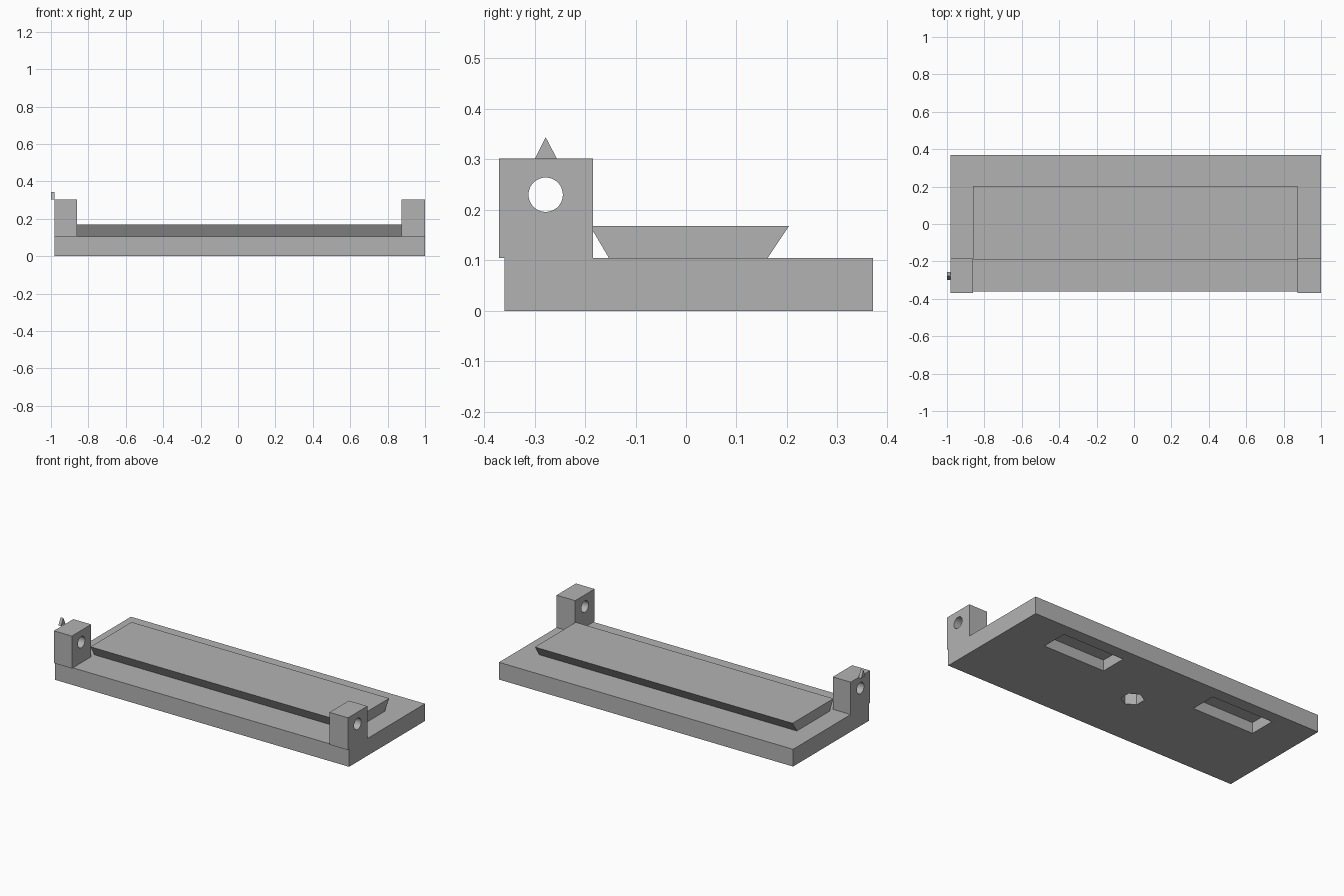
import bpy
import bmesh
import math
from mathutils import Vector

if "Cube" in bpy.data.objects:
    bpy.data.objects.remove(bpy.data.objects["Cube"], do_unlink=True)

grey = bpy.data.materials.new("matte_grey")
grey.use_nodes = True
GREY = (0.45, 0.45, 0.45, 1)
grey.diffuse_color = GREY
grey.node_tree.nodes["Principled BSDF"].inputs["Base Color"].default_value = GREY

X_MIN, X_MAX = -0.98, 1.0
MID = (X_MIN + X_MAX) / 2
DECK = 0.105


def extrude_x(name, profile, x0, x1):
    """Solid with a (y, z) profile swept from x0 to x1."""
    bm = bmesh.new()
    face = bm.faces.new([bm.verts.new((x0, y, z)) for y, z in profile])
    ext = bmesh.ops.extrude_face_region(bm, geom=[face])
    verts = [g for g in ext["geom"] if isinstance(g, bmesh.types.BMVert)]
    bmesh.ops.translate(bm, vec=Vector((x1 - x0, 0, 0)), verts=verts)
    bmesh.ops.recalc_face_normals(bm, faces=bm.faces)
    mesh = bpy.data.meshes.new(name)
    bm.to_mesh(mesh)
    bm.free()
    mesh.materials.append(grey)
    obj = bpy.data.objects.new(name, mesh)
    bpy.context.collection.objects.link(obj)
    return obj


def box(name, x0, x1, y0, y1, z0, z1):
    return extrude_x(name, [(y0, z0), (y1, z0), (y1, z1), (y0, z1)], x0, x1)


def prism(name, sides, radius, depth, location, rotation):
    bpy.ops.mesh.primitive_cylinder_add(vertices=sides, radius=radius, depth=depth,
                                        location=location, rotation=rotation)
    obj = bpy.context.object
    obj.name = name
    obj.data.materials.append(grey)
    return obj


def cut(target, cutter):
    """Subtract the cutter, apply the result and drop the cutter."""
    mod = target.modifiers.new("cut", "BOOLEAN")
    mod.operation = "DIFFERENCE"
    mod.solver = "EXACT"
    mod.object = cutter
    bpy.ops.object.select_all(action="DESELECT")
    bpy.context.view_layer.objects.active = target
    target.select_set(True)
    bpy.ops.object.modifier_apply(modifier=mod.name)
    bpy.data.objects.remove(cutter, do_unlink=True)


# Base plate with two slots and a hexagonal pocket underneath
base = box("base_plate", X_MIN, X_MAX, -0.36, 0.37, 0, DECK)
for side in (-1, 1):
    centre = MID + side * 0.522
    cut(base, box("slot_cutter", centre - 0.207, centre + 0.207, 0.133, 0.295, -0.05, 0.066))
cut(base, prism("hex_cutter", 6, 0.064, 0.14, (MID, 0, 0), (0, 0, 0)))

# Dovetail rail, wider at the top
extrude_x("dovetail_rail", [(-0.153, DECK), (0.162, DECK), (0.204, 0.168), (-0.19, 0.168)],
          -0.86, 0.875)

# Bored end blocks
for name, x0, x1 in (("right_end_block", X_MIN, -0.86), ("left_end_block", 0.875, X_MAX)):
    block = box(name, x0, x1, -0.37, -0.184, DECK, 0.302)
    cut(block, prism("bore_cutter", 48, 0.034, 0.4, ((x0 + x1) / 2, -0.278, 0.23),
                     (0, math.pi / 2, 0)))
    bpy.ops.object.shade_smooth_by_angle(angle=math.radians(30))

# Small triangular pointer on the outer edge of the right block
extrude_x("pointer", [(-0.299, 0.302), (-0.256, 0.302), (-0.278, 0.344)], -1.0, X_MIN - 0.002)
